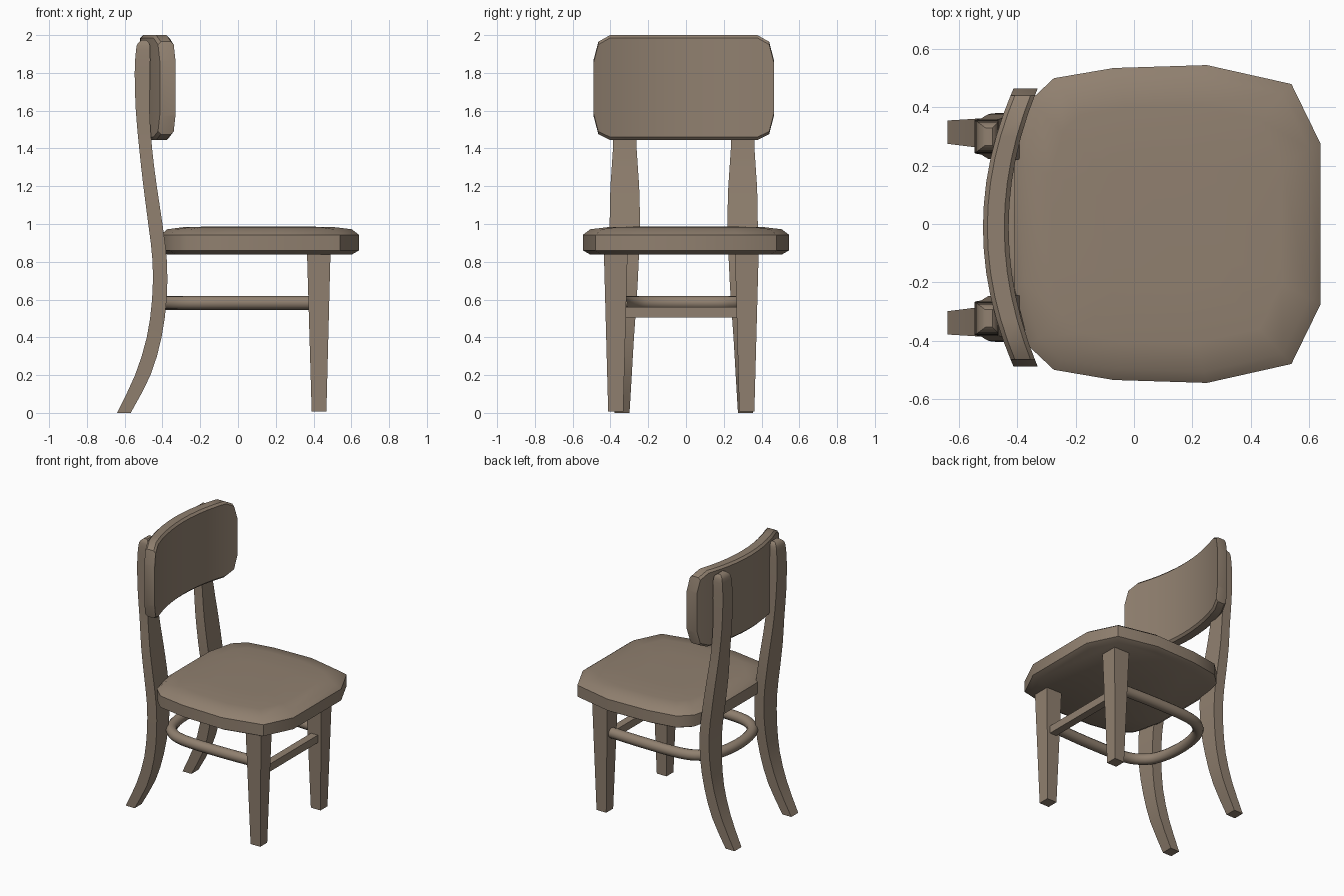
import bpy, bmesh, math
from mathutils import Vector

cube = bpy.data.objects.get("Cube")
if cube:
    bpy.data.objects.remove(cube, do_unlink=True)

wood = bpy.data.materials.new("brown_wood")
wood.use_nodes = True
colour = (0.28, 0.216, 0.16, 1)
wood.diffuse_color = colour
wood.node_tree.nodes["Principled BSDF"].inputs["Base Color"].default_value = colour

SHIFT = -0.012  # the frame sits slightly off the seat's centre line


def loft(name, rings, angle=35):
    """Skin a list of equal-length point rings and cap both ends."""
    bm = bmesh.new()
    loops = [[bm.verts.new(p) for p in ring] for ring in rings]
    n = len(loops[0])
    for a, b in zip(loops, loops[1:]):
        for i in range(n):
            j = (i + 1) % n
            bm.faces.new((a[i], a[j], b[j], b[i]))
    bm.faces.new(loops[0])
    bm.faces.new(loops[-1])
    bmesh.ops.recalc_face_normals(bm, faces=bm.faces)
    mesh = bpy.data.meshes.new(name)
    bm.to_mesh(mesh)
    bm.free()
    mesh.materials.append(wood)
    obj = bpy.data.objects.new(name, mesh)
    bpy.context.collection.objects.link(obj)
    bpy.ops.object.select_all(action='DESELECT')
    obj.select_set(True)
    bpy.context.view_layer.objects.active = obj
    bpy.ops.object.shade_smooth_by_angle(angle=math.radians(angle))
    return obj


def rect(x0, x1, y, w, z):
    h = w / 2
    return [(x0, y - h, z), (x1, y - h, z), (x1, y + h, z), (x0, y + h, z)]


def spline(pts, steps):
    """Catmull-Rom curve through the points."""
    v = [Vector(p) for p in pts]
    v = [2 * v[0] - v[1]] + v + [2 * v[-1] - v[-2]]
    out = []
    for a, b, c, d in zip(v, v[1:], v[2:], v[3:]):
        for k in range(steps):
            t = k / steps
            out.append(0.5 * (2 * b + (c - a) * t + (2 * a - 5 * b + 4 * c - d) * t * t
                              + (3 * b - a - 3 * c + d) * t ** 3))
    return out + [v[-2]]


# Seat: faceted outline, stacked in scaled layers for a soft dome
half = [(0.64, 0.275), (0.54, 0.48), (0.25, 0.545), (-0.07, 0.535),
        (-0.275, 0.50), (-0.36, 0.42), (-0.41, 0.22)]
outline = half + [(x, -y) for x, y in reversed(half)]
layers = [(0.838, 0.93), (0.86, 1), (0.943, 1), (0.972, 0.93), (0.984, 0.75), (0.987, 0.4)]
loft("seat", [[(0.1 + (x - 0.1) * s, y * s, z) for x, y in outline] for z, s in layers])

# Backrest: curved panel with clipped corners and softened long edges
columns = [(0.477, 1.57, 1.87), (0.452, 1.475, 1.965), (0.39, 1.445, 2.0)]
columns += [(0.39 - 0.078 * k, 1.445, 2.0) for k in range(1, 5)]
columns += [(0, 1.445, 2.0)] + [(-y, a, b) for y, a, b in reversed(columns)]
sections = []
for y, lo, hi in columns:
    bend = (y / 0.477) ** 2
    back, front, c = -0.518 + 0.105 * bend, -0.43 + 0.1 * bend, 0.015
    sections.append([(x, y + SHIFT, z) for x, z in (
        (back, lo + c), (back + c, lo), (front - c, lo), (front, lo + c),
        (front, hi - c), (front - c, hi), (back + c, hi), (back, hi - c))])
loft("backrest", sections)

# Back legs: x back, x front, z, width along the sweep
sweep = [(-0.64, -0.568, 0.0, 0.08), (-0.545, -0.463, 0.2, 0.098), (-0.483, -0.405, 0.4, 0.115),
         (-0.455, -0.378, 0.6, 0.138), (-0.452, -0.376, 0.8, 0.153), (-0.475, -0.40, 1.0, 0.16),
         (-0.501, -0.43, 1.2, 0.152), (-0.523, -0.455, 1.4, 0.125), (-0.541, -0.468, 1.6, 0.118),
         (-0.547, -0.465, 1.8, 0.112), (-0.54, -0.465, 1.92, 0.105),
         (-0.53, -0.47, 1.957, 0.09), (-0.51, -0.485, 1.973, 0.06)]
# Sample the sweep more finely for a smooth curve
path = [(Vector((a, b, z)), w) for a, b, z, w in sweep]
fine = spline([p for p, w in path], 2)
widths = [p.x for p in spline([(w, 0, 0) for p, w in path], 2)]
for side, name in ((1, "left"), (-1, "right")):
    rings = []
    for p, w in zip(fine, widths):
        centre = side * (0.327 - 0.015 * min(p.z, 1.0)) + SHIFT
        rings.append(rect(p.x, p.y, centre, w, p.z))
    loft("back_leg_" + name, rings)

    # Front legs: straight taper
    yf = side * 0.347 - 0.025
    loft("front_leg_" + name, [rect(0.39, 0.468, yf, 0.08, 0.008),
                               rect(0.365, 0.49, yf, 0.126, 0.86)])

# Front stretcher bar
loft("front_stretcher", [rect(0.402, 0.457, -0.02, 0.64, z) for z in (0.505, 0.56)])

# Bent round stretcher running from the front legs around the back
bend = [(0.40, 0.335), (0.1, 0.345), (-0.2, 0.335), (-0.335, 0.27), (-0.395, 0.16), (-0.415, 0)]
bend += [(x, -y) for x, y in reversed(bend[:-1])]
line = spline([(x, y + SHIFT, 0.583) for x, y in bend], 4)
rings = []
for i, p in enumerate(line):
    along = (line[min(i + 1, len(line) - 1)] - line[max(i - 1, 0)]).normalized()
    out = along.cross(Vector((0, 0, 1)))
    rings.append([p + 0.037 * (out * math.cos(a) + Vector((0, 0, math.sin(a))))
                  for a in (k * math.tau / 12 for k in range(12))])
loft("bent_stretcher", rings, 40)
